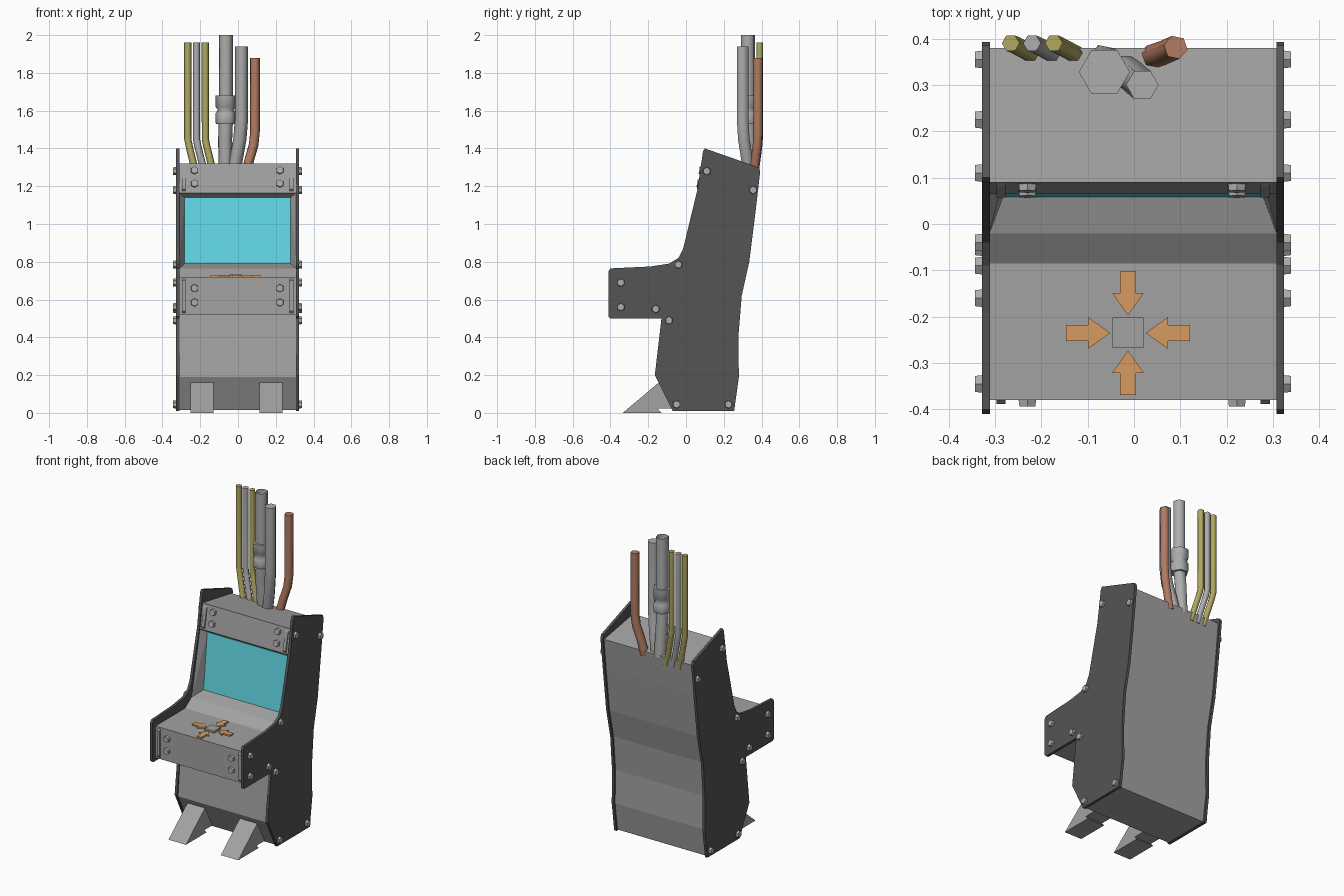
import bpy, bmesh
from math import pi
from mathutils import Matrix, Vector

old = bpy.data.objects.get("Cube")
if old:
    bpy.data.objects.remove(old, do_unlink=True)


def material(name, rgb):
    m = bpy.data.materials.new(name)
    m.use_nodes = True
    col = (*rgb, 1)
    m.diffuse_color = col
    m.node_tree.nodes["Principled BSDF"].inputs["Base Color"].default_value = col
    return m


GREY = material("light grey metal", (0.36, 0.36, 0.36))
STEEL = material("steel", (0.42, 0.42, 0.42))
DARK = material("dark grey panel", (0.09, 0.09, 0.09))
SCREEN = material("cyan screen", (0.12, 0.68, 0.78))
ORANGE = material("orange paint", (0.67, 0.33, 0.12))
COPPER = material("copper", (0.45, 0.2, 0.12))
OLIVE = material("olive yellow", (0.44, 0.39, 0.12))
MID = -0.002  # cabinet centre line


def finish(name, bm, mat):
    bmesh.ops.recalc_face_normals(bm, faces=bm.faces)
    me = bpy.data.meshes.new(name)
    bm.to_mesh(me)
    bm.free()
    me.materials.append(mat)
    ob = bpy.data.objects.new(name, me)
    bpy.context.collection.objects.link(ob)
    return ob


def prism(name, pts, depth, mat):
    """Close a 3D outline and push it along a depth vector."""
    bm = bmesh.new()
    face = bm.faces.new([bm.verts.new(p) for p in pts])
    out = bmesh.ops.extrude_face_region(bm, geom=[face], use_keep_orig=True)
    verts = [g for g in out["geom"] if isinstance(g, bmesh.types.BMVert)]
    bmesh.ops.translate(bm, verts=verts, vec=depth)
    return finish(name, bm, mat)


def side_profile(name, yz, x0, x1, mat):
    return prism(name, [(x0, y, z) for y, z in yz], (x1 - x0, 0, 0), mat)


def hull(name, pts, mat):
    bm = bmesh.new()
    for p in pts:
        bm.verts.new(p)
    bmesh.ops.convex_hull(bm, input=bm.verts)
    return finish(name, bm, mat)


def bolt(name, pos, axis, length=0.016, radius=0.022):
    bm = bmesh.new()
    turn = Vector(axis).to_track_quat("Z", "Y").to_matrix().to_4x4()
    bmesh.ops.create_cone(bm, cap_ends=True, segments=6, radius1=radius,
                          radius2=radius * 0.9, depth=length,
                          matrix=Matrix.Translation(pos) @ turn)
    return finish(name, bm, STEEL)


# Cabinet body between the side panels
body = [(-0.38, 0.52), (-0.38, 0.72), (-0.085, 0.72), (-0.02, 0.765), (0.06, 0.79),
        (0.1, 1.14), (0.065, 1.165), (0.09, 1.32), (0.38, 1.27), (0.36, 1.08),
        (0.325, 0.8), (0.285, 0.62), (0.265, 0.4), (0.27, 0.19), (0.245, 0.015),
        (-0.065, 0.015), (-0.155, 0.19), (-0.125, 0.52)]
side_profile("cabinet_body", body, MID - 0.31, MID + 0.31, GREY)

# Side panels with their bolts
panel = [(-0.4, 0.765), (-0.41, 0.75), (-0.41, 0.51), (-0.4, 0.5), (-0.13, 0.5),
         (-0.165, 0.2), (-0.07, 0.01), (0.255, 0.01), (0.28, 0.19), (0.277, 0.4),
         (0.295, 0.62), (0.335, 0.8), (0.37, 1.08), (0.393, 1.28), (0.385, 1.3),
         (0.1, 1.4), (0.09, 1.385), (0.06, 1.18), (-0.015, 0.87), (-0.04, 0.82),
         (-0.09, 0.79), (-0.19, 0.775)]
side_bolts = [(0.11, 1.28), (0.355, 1.18), (-0.04, 0.785), (-0.345, 0.69), (-0.345, 0.56),
              (-0.16, 0.55), (-0.09, 0.49), (-0.05, 0.045), (0.225, 0.045)]
for s, side in ((1, "left"), (-1, "right")):
    side_profile(f"{side}_side_panel", panel, MID + s * 0.309, MID + s * 0.326, DARK)
    for i, (y, z) in enumerate(side_bolts):
        bolt(f"{side}_side_bolt_{i}", (MID + s * 0.333, y, z), (s, 0, 0))
    # Sloping frame beside the screen
    inner, outer = MID + s * 0.28, MID + s * 0.31
    hull(f"{side}_screen_frame",
         [(inner, 0.06, 0.79), (outer, -0.02, 0.765), (outer, 0.06, 0.79),
          (inner, 0.1, 1.14), (outer, 0.062, 1.165), (outer, 0.1, 1.14)], GREY)
    # Upright brackets at the ends of the two front plates
    for part, y0, z0, y1, z1 in (("header", 0.065, 1.165, 0.09, 1.32),
                                 ("console", -0.38, 0.52, -0.38, 0.72)):
        strip = [(y0, z0 + 0.01), (y0 - 0.008, z0 + 0.02),
                 (y1 - 0.008, z1 - 0.02), (y1, z1 - 0.01)]
        side_profile(f"{side}_{part}_bracket", strip, MID + s * 0.275, MID + s * 0.295, GREY)
    # Front bolts
    for i, (y, z, tilt) in enumerate(((0.067, 1.215, 0.16), (0.078, 1.285, 0.16),
                                      (-0.386, 0.585, 0), (-0.386, 0.66, 0))):
        bolt(f"{side}_front_bolt_{i}", (MID - 0.002 + s * 0.226, y, z), (0, -1, tilt))
    # Wedge feet
    foot = [(-0.335, 0), (-0.145, 0.16), (-0.07, 0.022), (-0.15, 0.022), (-0.13, 0)]
    x = -0.008 + s * 0.183
    side_profile(f"{side}_foot", foot, x - 0.061, x + 0.061, GREY)

# Screen
side_profile("screen", [(0.064, 0.79), (0.058, 0.79), (0.096, 1.14), (0.102, 1.14)],
             MID - 0.28, MID + 0.28, SCREEN)

# Console button and the four arrows pointing at it
cx, cy = -0.013, -0.235
prism("console_button", [(cx + a * 0.033, cy + b * 0.033, 0.715)
                         for a, b in ((-1, -1), (1, -1), (1, 1), (-1, 1))], (0, 0, 0.018), GREY)
arrow = [(0.038, 0), (0.086, 0.034), (0.086, 0.017), (0.134, 0.017),
         (0.134, -0.017), (0.086, -0.017), (0.086, -0.034)]
for k in range(4):
    rot = Matrix.Rotation(k * pi / 2, 4, "Z")
    pts = [rot @ Vector((a, b, 0)) + Vector((cx, cy, 0.719)) for a, b in arrow]
    prism(f"console_arrow_{k}", pts, (0, 0, 0.0095), ORANGE)


def tube(name, path, radius, mat, caps=True):
    """Six-sided tube along a path of (x, y, z, width factor)."""
    cu = bpy.data.curves.new(name, "CURVE")
    cu.dimensions = "3D"
    cu.bevel_depth = radius
    cu.bevel_resolution = 1
    cu.use_fill_caps = caps
    sp = cu.splines.new("POLY")
    sp.points.add(len(path) - 1)
    for p, co in zip(sp.points, path):
        p.co = (*co[:3], 1)
        p.radius = co[3] if len(co) > 3 else 1
    cu.materials.append(mat)
    ob = bpy.data.objects.new(name, cu)
    bpy.context.collection.objects.link(ob)
    bpy.ops.object.select_all(action="DESELECT")
    ob.select_set(True)
    bpy.context.view_layer.objects.active = ob
    bpy.ops.object.convert(target="MESH")
    bpy.ops.object.shade_smooth_by_angle(angle=1.1)


# Three thin hoses
for name, x, mat in (("outer_hose", -0.266, OLIVE), ("middle_hose", -0.22, STEEL),
                     ("inner_hose", -0.173, OLIVE)):
    tube(name, [(x + 0.055, 0.362, 1.22), (x + 0.008, 0.387, 1.41),
                (x, 0.39, 1.45), (x, 0.39, 1.96)], 0.019, mat)

# Thick pipes and the copper pipe
tube("coupled_pipe", [(-0.065, 0.35, 1.25), (-0.068, 0.335, 1.45),
                      (-0.064, 0.328, 1.55), (-0.064, 0.328, 2)], 0.038, STEEL, caps=False)
tube("bent_pipe", [(-0.03, 0.335, 1.24), (-0.008, 0.322, 1.35), (0.01, 0.306, 1.45),
                   (0.018, 0.3, 1.55), (0.018, 0.3, 1.94)], 0.035, STEEL)
tube("copper_pipe", [(0.035, 0.36, 1.24), (0.06, 0.368, 1.34), (0.083, 0.378, 1.42),
                     (0.09, 0.381, 1.49), (0.09, 0.381, 1.88)], 0.026, COPPER)

# Coupling: two collars with a waist between them
tube("pipe_coupling", [(-0.064, 0.328, z, w) for z, w in
                       ((1.53, 0.95), (1.54, 1), (1.585, 1), (1.605, 0.78),
                        (1.62, 1), (1.68, 1))], 0.055, STEEL)
